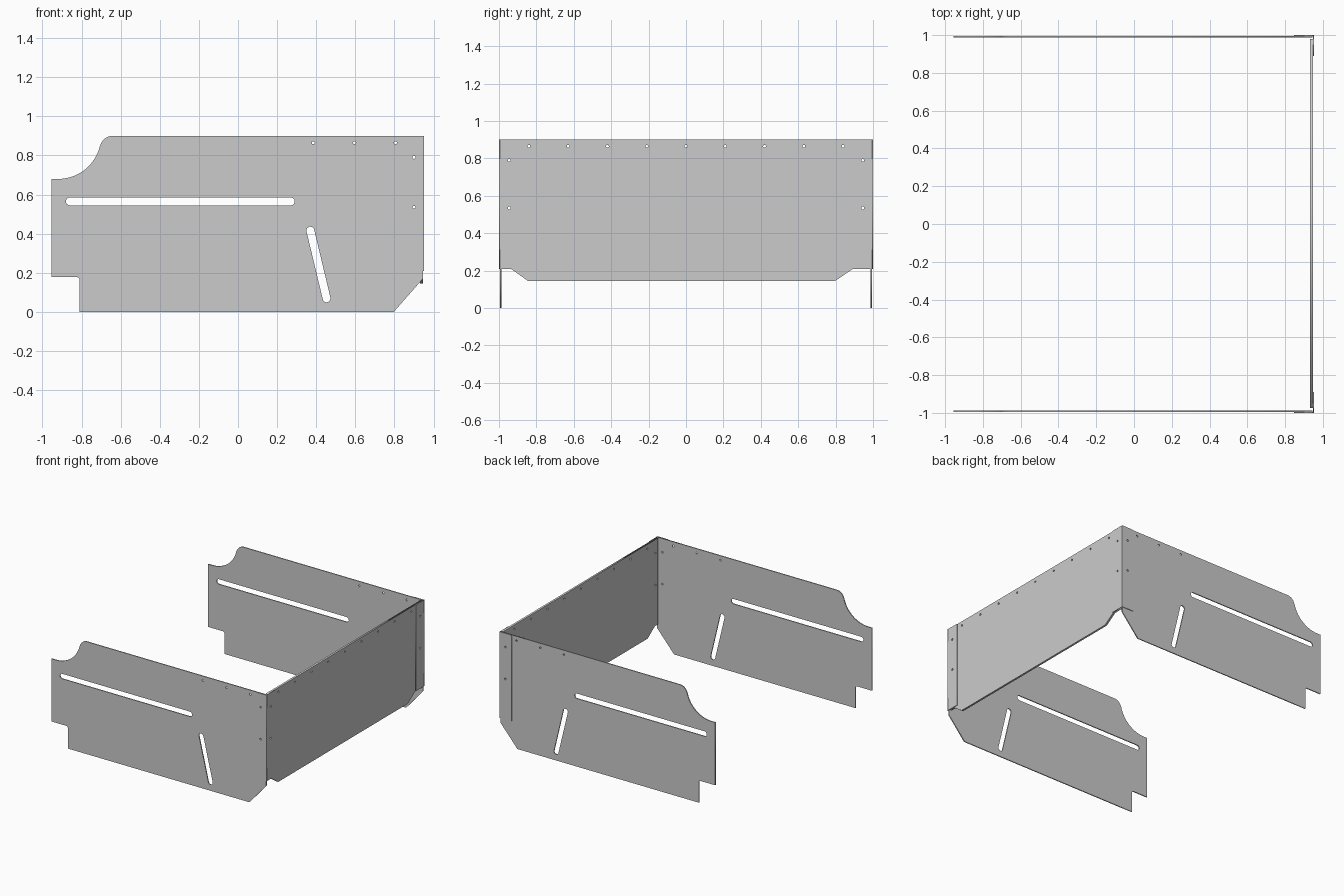
import bpy, bmesh, math

if "Cube" in bpy.data.objects:
    bpy.data.objects.remove(bpy.data.objects["Cube"])


def arc(cx, cy, r, a0, a1, n=12):
    """Points along an arc, angles in degrees."""
    return [(cx + r * math.cos(math.radians(a0 + (a1 - a0) * i / n)),
             cy + r * math.sin(math.radians(a0 + (a1 - a0) * i / n))) for i in range(n + 1)]


def hole(cx, cy, r=0.0075):
    return arc(cx, cy, r, 0, 360, 16)[:-1]


def slot(a, b, r):
    """Round-ended slot between two centres."""
    d = math.degrees(math.atan2(b[1] - a[1], b[0] - a[0]))
    return arc(*a, r, d + 90, d + 270) + arc(*b, r, d - 90, d + 90)


def add_plate(bm, loops, thickness, place):
    """Extrude a filled outline with holes; place(u, v, w) gives the 3D position."""
    curve = bpy.data.curves.new("plate_profile", 'CURVE')
    curve.dimensions = '2D'
    curve.fill_mode = 'BOTH'
    curve.extrude = thickness / 2
    for pts in loops:
        s = curve.splines.new('POLY')
        s.points.add(len(pts) - 1)
        for p, (u, v) in zip(s.points, pts):
            p.co = (u, v, 0, 1)
        s.use_cyclic_u = True
    tmp = bpy.data.objects.new("plate_profile", curve)
    bpy.context.collection.objects.link(tmp)
    dg = bpy.context.evaluated_depsgraph_get()
    mesh = bpy.data.meshes.new_from_object(tmp.evaluated_get(dg))
    for v in mesh.vertices:
        v.co = place(*v.co)
    bm.from_mesh(mesh)
    bpy.data.objects.remove(tmp)
    bpy.data.curves.remove(curve)
    bpy.data.meshes.remove(mesh)


def finish(bm, name):
    bmesh.ops.remove_doubles(bm, verts=bm.verts, dist=1e-5)
    bmesh.ops.recalc_face_normals(bm, faces=bm.faces)
    mesh = bpy.data.meshes.new(name)
    bm.to_mesh(mesh)
    bm.free()
    ob = bpy.data.objects.new(name, mesh)
    bpy.context.collection.objects.link(ob)


# Side panel outline: rear notch, clipped front corner, S-curved top corner
side_outline = ([(-0.955, 0.178)] + arc(-0.825, 0.163, 0.015, 90, 0, 5)
                + [(-0.81, 0), (0.797, 0), (0.946, 0.17), (0.946, 0.9)]
                + arc(-0.641, 0.835, 0.065, 90, 167)
                + arc(-0.92, 0.90, 0.22, -13, -90, 20) + [(-0.955, 0.68)])
rivet_z = (0.79, 0.535)
side_loops = [side_outline,
              slot((-0.86, 0.565), (0.27, 0.565), 0.02),
              slot((0.37, 0.416), (0.453, 0.069), 0.02)]
side_loops += [hole(x, 0.865) for x in (0.385, 0.595, 0.805)]
side_loops += [hole(0.90, z) for z in rivet_z]

for sign, label in ((-1, "front"), (1, "back")):
    # Side panel
    bm = bmesh.new()
    add_plate(bm, side_loops, 0.008, lambda u, v, w: (u, sign * 0.991 + w, v))
    finish(bm, label + "_side_panel")

    # Corner angle bracket: two thin riveted legs
    bm = bmesh.new()
    side_leg = [[(0.846, 0.21), (0.952, 0.21), (0.952, 0.9), (0.855, 0.9), (0.846, 0.89)]]
    end_leg = [[(0.89, 0.21), (0.995, 0.21), (0.995, 0.9), (0.89, 0.9)]]
    side_leg += [hole(0.90, z) for z in rivet_z]
    end_leg += [hole(0.945, z) for z in rivet_z]
    add_plate(bm, side_leg, 0.005, lambda u, v, w: (u, sign * (0.9975 + w), v))
    add_plate(bm, end_leg, 0.005, lambda u, v, w: (0.9495 + w, sign * u, v))
    finish(bm, label + "_corner_bracket")

# End panel with clipped lower corners and a row of holes along the top
end_loops = [[(-0.975, 0.21), (-0.936, 0.21), (-0.845, 0.145), (0.797, 0.145),
              (0.893, 0.21), (0.98, 0.21), (0.98, 0.9), (-0.975, 0.9)]]
end_loops += [hole(0.21 * i, 0.865) for i in range(-4, 5)]
end_loops += [hole(s * 0.945, z) for s in (-1, 1) for z in rivet_z]
bm = bmesh.new()
add_plate(bm, end_loops, 0.016, lambda u, v, w: (0.939 + w, u, v))
finish(bm, "end_panel")
